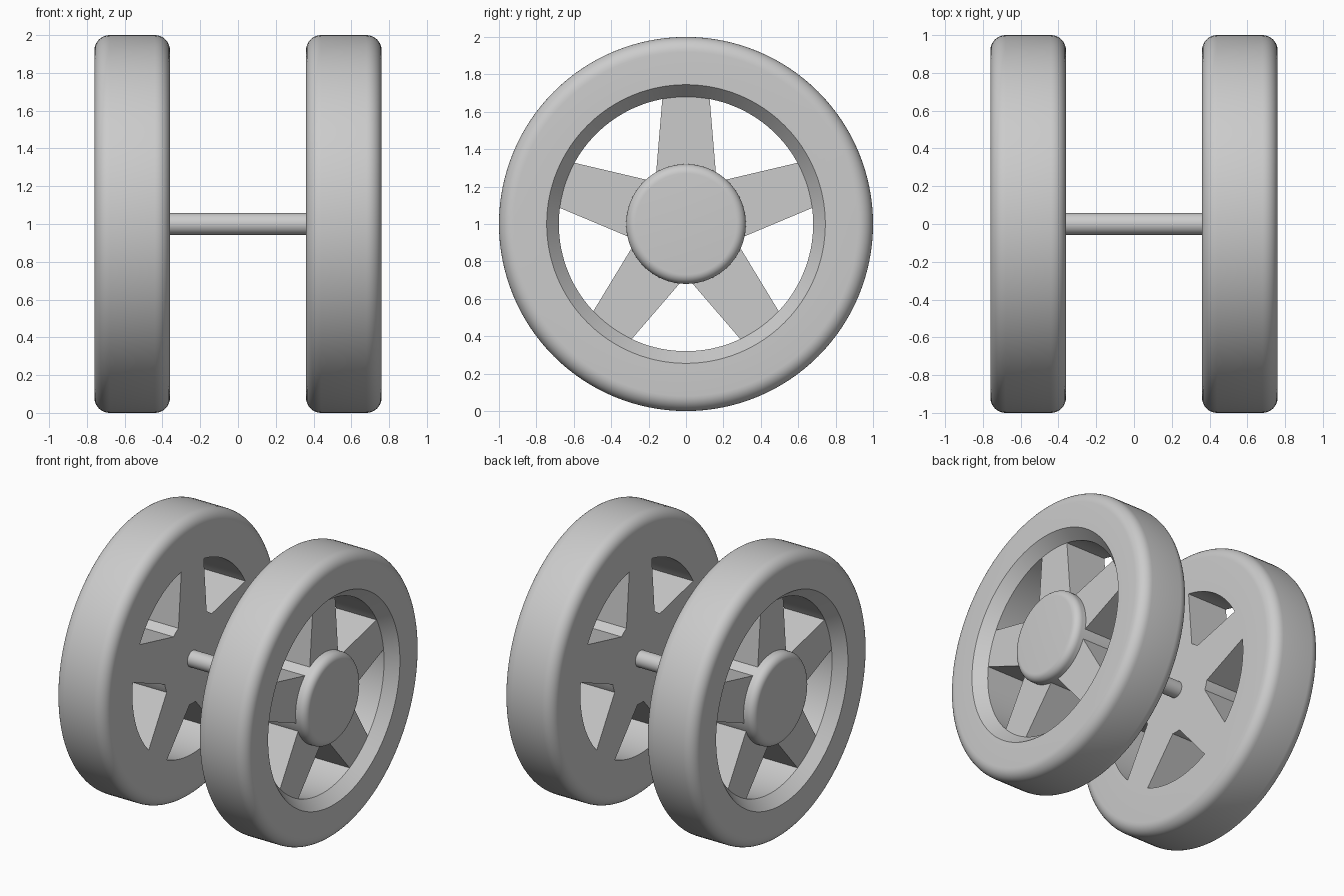
import bpy, bmesh, math
from mathutils import Matrix, Vector

cube = bpy.data.objects.get("Cube")
if cube:
    bpy.data.objects.remove(cube, do_unlink=True)

AXLE_Z = 1.0
INNER, OUTER, SPOKE_FACE = 0.36, 0.76, 0.68   # wheel planes along x
TYRE_R, HOLE_R, LIP_R, HUB_R, AXLE_R = 1.0, 0.68, 0.745, 0.32, 0.058

grey = bpy.data.materials.new("plain_grey")
grey.use_nodes = True
grey.diffuse_color = (0.6, 0.6, 0.6, 1)
grey.node_tree.nodes["Principled BSDF"].inputs["Base Color"].default_value = grey.diffuse_color


def finish(name, bm):
    """Turn a bmesh into a shaded object at axle height."""
    bmesh.ops.recalc_face_normals(bm, faces=bm.faces)
    mesh = bpy.data.meshes.new(name)
    bm.to_mesh(mesh)
    bm.free()
    mesh.materials.append(grey)
    obj = bpy.data.objects.new(name, mesh)
    obj.location.z = AXLE_Z
    bpy.context.collection.objects.link(obj)
    bpy.ops.object.select_all(action='DESELECT')
    obj.select_set(True)
    bpy.context.view_layer.objects.active = obj
    bpy.ops.object.shade_smooth_by_angle(angle=math.radians(30))
    return obj


def arc(x, r, radius, start, end, steps=8):
    """Rounded corner in the (x, r) profile plane, angles in degrees."""
    angles = [math.radians(start + (end - start) * i / steps) for i in range(steps + 1)]
    return [(x + radius * math.cos(a), r + radius * math.sin(a)) for a in angles]


def lathe(name, profile, side=1, closed=False, segments=128):
    """Spin an (x, r) profile about the x axis; open profiles get flat caps."""
    bm = bmesh.new()
    rings = []
    for x, r in profile:
        turns = [math.tau * i / segments for i in range(segments)]
        rings.append([bm.verts.new((side * x, r * math.sin(t), r * math.cos(t))) for t in turns])
    pairs = list(zip(rings, rings[1:]))
    if closed:
        pairs.append((rings[-1], rings[0]))
    else:
        bm.faces.new(rings[0])
        bm.faces.new(rings[-1])
    for a, b in pairs:
        for i in range(segments):
            j = (i + 1) % segments
            bm.faces.new((a[i], a[j], b[j], b[i]))
    return finish(name, bm)


def spokes(name, side, count=5):
    """Tapered flat spokes, flush with the inner face of the wheel."""
    bm = bmesh.new()
    outline = [(-0.16, 0.27), (0.16, 0.27), (0.125, 0.69), (-0.125, 0.69)]
    for k in range(count):
        turn = Matrix.Rotation(math.tau * k / count, 3, 'X')
        back, front = [[bm.verts.new(turn @ Vector((side * x, y, z))) for y, z in outline]
                       for x in (INNER, SPOKE_FACE)]
        bm.faces.new(back)
        bm.faces.new(front)
        for i in range(4):
            j = (i + 1) % 4
            bm.faces.new((back[i], back[j], front[j], front[i]))
    return finish(name, bm)


# Tyre with rounded shoulders and a bevelled lip; hub with a rounded cap edge
ROUND, CAP = 0.08, 0.05
tyre_profile = (
    [(INNER, HOLE_R)]
    + arc(INNER + ROUND, TYRE_R - ROUND, ROUND, 180, 90)
    + arc(OUTER - ROUND, TYRE_R - ROUND, ROUND, 90, 0)
    + [(OUTER, LIP_R), (SPOKE_FACE, HOLE_R)]
)
hub_profile = [(INNER, HUB_R)] + arc(OUTER - CAP, HUB_R - CAP, CAP, 90, 0)

for label, side in (("left", 1), ("right", -1)):
    lathe(label + "_tyre", tyre_profile, side, closed=True)
    lathe(label + "_hub", hub_profile, side, segments=96)
    spokes(label + "_spokes", side)

# Axle joining the two hubs
lathe("axle", [(-INNER - 0.05, AXLE_R), (INNER + 0.05, AXLE_R)], segments=48)
